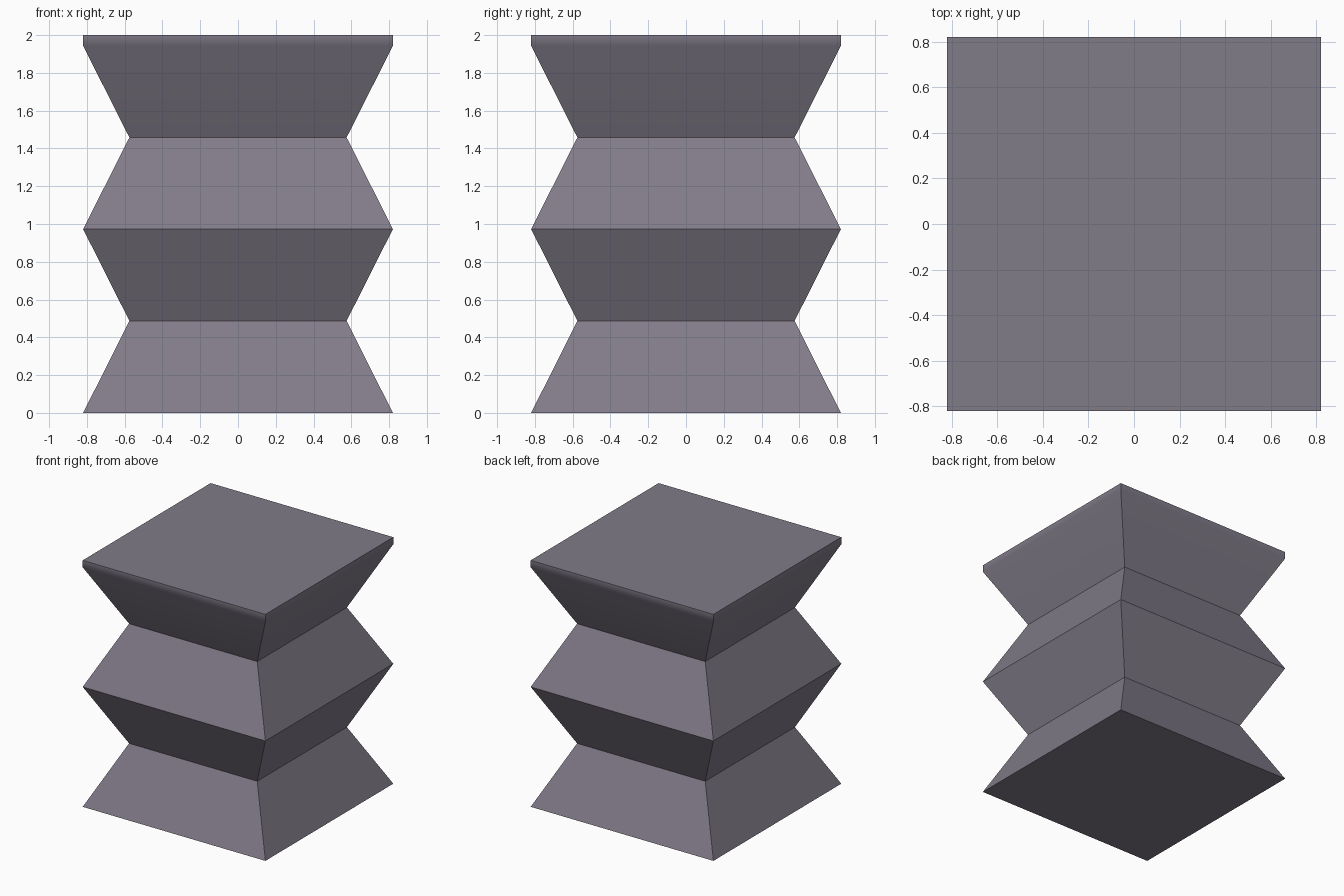
import bpy, bmesh, math

cube = bpy.data.objects.get("Cube")
if cube:
    bpy.data.objects.remove(cube, do_unlink=True)

# Single muted mauve-grey material
COLOUR = (0.22, 0.20, 0.25, 1.0)
mat = bpy.data.materials.new("mauve_grey")
mat.use_nodes = True
mat.diffuse_color = COLOUR
mat.node_tree.nodes["Principled BSDF"].inputs["Base Color"].default_value = COLOUR

# Half width and height of each square ring, bottom to top
WIDE, WAIST = 0.82, 0.575
PROFILE = [(WIDE, 0.0), (WAIST, 0.487), (WIDE, 0.973),
           (WAIST, 1.458), (WIDE, 1.943), (WIDE, 2.0)]
CORNERS = [(-1, -1), (1, -1), (1, 1), (-1, 1)]

# Pinched square column: stacked rings joined by four sides, capped at both ends
bm = bmesh.new()
rings = [[bm.verts.new((sx * r, sy * r, z)) for sx, sy in CORNERS]
         for r, z in PROFILE]
for low, high in zip(rings, rings[1:]):
    for i in range(4):
        j = (i + 1) % 4
        bm.faces.new((low[i], low[j], high[j], high[i]))
bm.faces.new(rings[0][::-1])
bm.faces.new(rings[-1])

mesh = bpy.data.meshes.new("pinched_column")
bm.to_mesh(mesh)
bm.free()
mesh.materials.append(mat)
column = bpy.data.objects.new("pinched_column", mesh)
bpy.context.collection.objects.link(column)

# Soft shading only where the rim meets the top flare
bpy.ops.object.select_all(action='DESELECT')
column.select_set(True)
bpy.context.view_layer.objects.active = column
bpy.ops.object.shade_smooth_by_angle(angle=math.radians(30))
weighted = column.modifiers.new("weighted_normals", 'WEIGHTED_NORMAL')
weighted.keep_sharp = True
